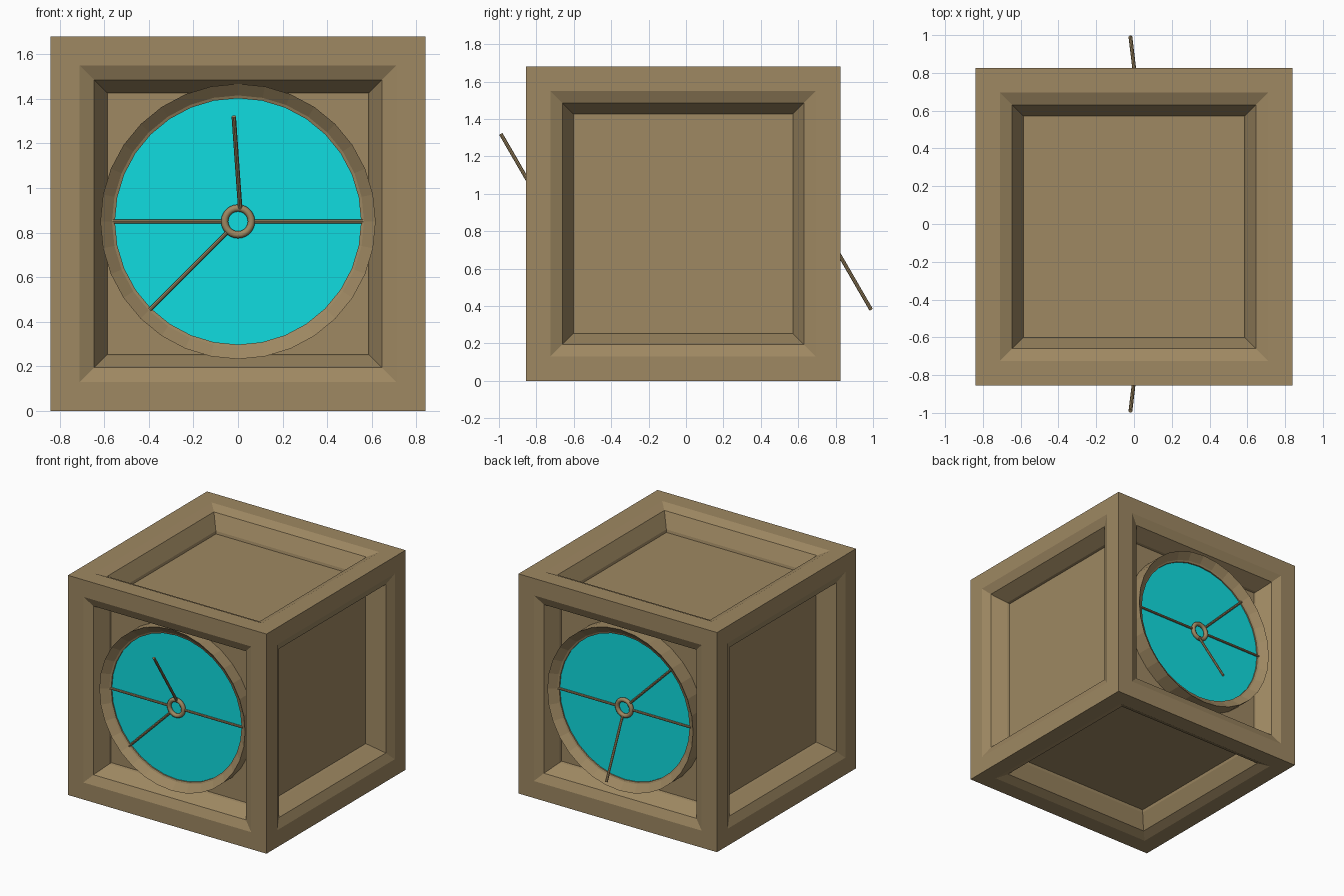
import bpy
import bmesh
import math
from mathutils import Matrix, Vector

old = bpy.data.objects.get("Cube")
if old:
    bpy.data.objects.remove(old, do_unlink=True)


def material(name, rgb):
    mat = bpy.data.materials.new(name)
    mat.use_nodes = True
    mat.diffuse_color = (*rgb, 1)
    mat.node_tree.nodes["Principled BSDF"].inputs["Base Color"].default_value = (*rgb, 1)
    return mat


BROWN = material("warm brown", (0.342, 0.246, 0.122))
CYAN = material("bright cyan", (0.005, 0.716, 0.745))


def finish(bm, name, mat, place=Matrix(), smooth=False):
    bmesh.ops.recalc_face_normals(bm, faces=bm.faces)
    mesh = bpy.data.meshes.new(name)
    for face in bm.faces:
        face.smooth = smooth
    bm.to_mesh(mesh)
    bm.free()
    mesh.materials.append(mat)
    obj = bpy.data.objects.new(name, mesh)
    obj.matrix_world = place
    bpy.context.collection.objects.link(obj)
    return obj


def lathe(name, profile, steps, mat, place, smooth=False):
    """Turn a closed (radius, y) profile around the y axis."""
    bm = bmesh.new()
    verts = [bm.verts.new((r, y, 0)) for r, y in profile]
    edges = [bm.edges.new((v, verts[i - 1])) for i, v in enumerate(verts)]
    bmesh.ops.spin(bm, geom=verts + edges, axis=(0, 1, 0), cent=(0, 0, 0),
                   angle=math.tau, steps=steps, use_duplicate=False)
    bmesh.ops.remove_doubles(bm, verts=bm.verts, dist=0.0005)
    return finish(bm, name, mat, place, smooth)


def rod(name, start, end, radius, mat, place):
    start, end = Vector(start), Vector(end)
    span = end - start
    bm = bmesh.new()
    turn = span.to_track_quat("Z", "Y").to_matrix().to_4x4()
    bmesh.ops.create_cone(bm, cap_ends=True, segments=8, radius1=radius,
                          radius2=radius, depth=span.length,
                          matrix=Matrix.Translation((start + end) / 2) @ turn)
    return finish(bm, name, mat, place)


# Crate: a cube whose six sides step in through a chamfered frame to a panel
bm = bmesh.new()
bmesh.ops.create_cube(bm, size=1.68)
sides = list(bm.faces)
for width, depth in ((0.13, 0), (0.065, -0.03), (0.055, -0.11), (0.004, -0.02)):
    bmesh.ops.inset_individual(bm, faces=sides, thickness=width, depth=depth,
                               use_even_offset=True)
finish(bm, "crate", BROWN, Matrix.Translation((0, -0.015, 0.84)))

# Round windows: the back one is the front one turned over about the x axis
HUB_Y = -0.745
for side, angle in (("front", 0), ("back", math.pi)):
    place = Matrix.Translation((0, 0, 0.85)) @ Matrix.Rotation(angle, 4, "X")

    # Funnel rim
    lathe(side + "_rim", [(0.617, -0.65), (0.617, -0.795), (0.565, -0.75),
                          (0.552, -0.745), (0.552, -0.65)], 32, BROWN, place)

    # Glass disc
    bm = bmesh.new()
    bmesh.ops.create_cone(bm, cap_ends=True, segments=32, radius1=0.556,
                          radius2=0.556, depth=0.08,
                          matrix=Matrix.Translation((0, -0.695, 0))
                          @ Matrix.Rotation(math.pi / 2, 4, "X"))
    finish(bm, side + "_glass", CYAN, place)

    # Hub ring
    tube = [(0.06 + 0.016 * math.cos(i * math.tau / 10),
             HUB_Y + 0.016 * math.sin(i * math.tau / 10)) for i in range(10)]
    lathe(side + "_hub", tube, 24, BROWN, place, True)

    # Spokes lying on the glass
    for name, degrees in (("left", 0), ("right", 180), ("diagonal", 225)):
        c, s = math.cos(math.radians(degrees)), math.sin(math.radians(degrees))
        rod(side + "_" + name + "_spoke", (0.065 * c, HUB_Y, 0.065 * s),
            (0.562 * c, HUB_Y, 0.562 * s), 0.009, BROWN, place)

    # Spoke that leans out of the window
    rod(side + "_leaning_spoke", (0.01, HUB_Y - 0.005, 0.055),
        (-0.019, -0.99, 0.47), 0.01, BROWN, place)
